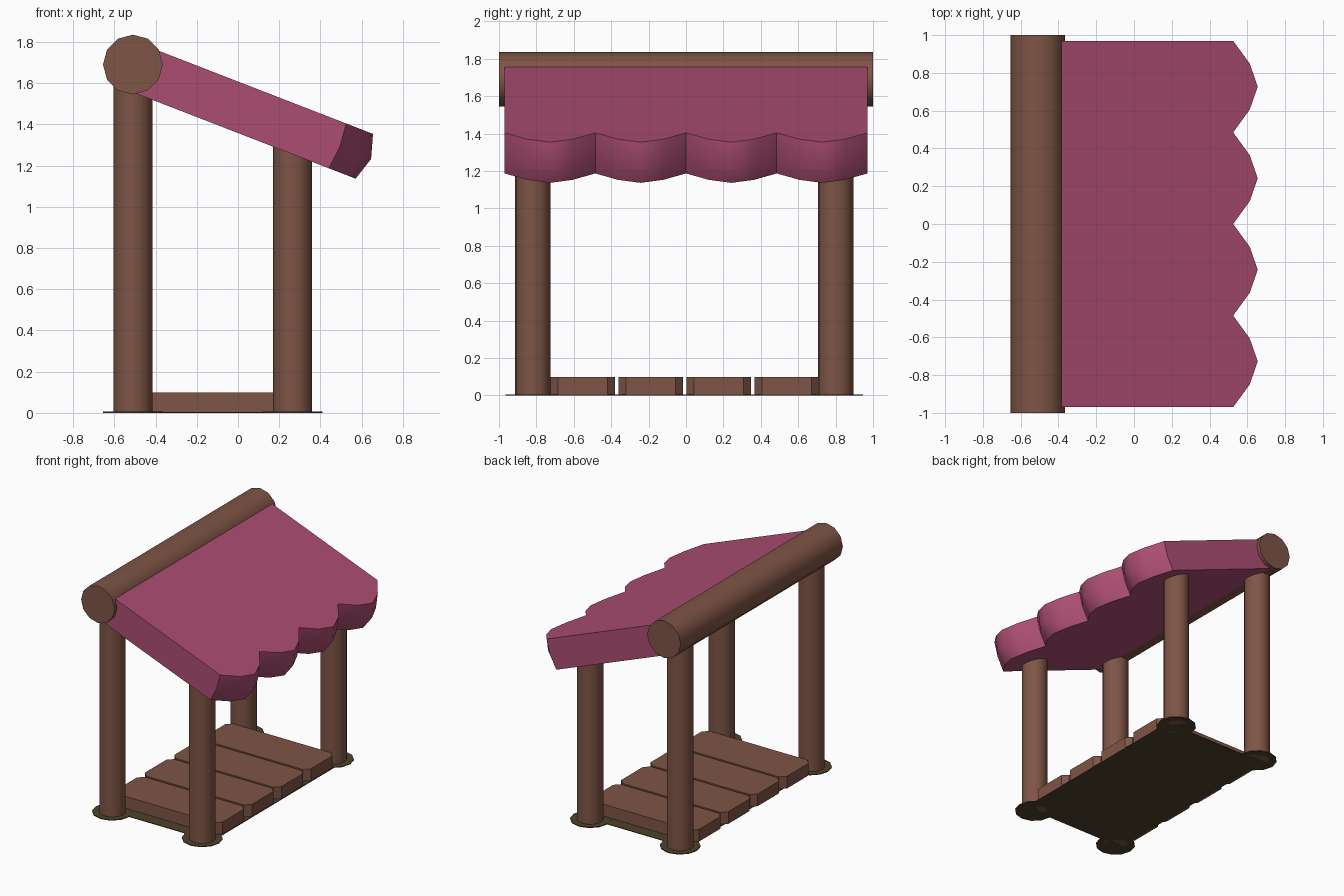
import bpy, bmesh, math
from mathutils import Vector

cube = bpy.data.objects.get("Cube")
if cube:
    bpy.data.objects.remove(cube, do_unlink=True)


def material(name, rgb):
    mat = bpy.data.materials.new(name)
    mat.use_nodes = True
    mat.diffuse_color = (*rgb, 1)
    mat.node_tree.nodes["Principled BSDF"].inputs["Base Color"].default_value = (*rgb, 1)
    return mat


WOOD = material("brown wood", (0.21, 0.09, 0.06))
CLOTH = material("pink cloth", (0.41, 0.075, 0.17))
SOIL = material("dark soil", (0.075, 0.053, 0.023))


def finish(bm, name, mat, smooth=None):
    bmesh.ops.recalc_face_normals(bm, faces=bm.faces)
    mesh = bpy.data.meshes.new(name)
    bm.to_mesh(mesh)
    bm.free()
    obj = bpy.data.objects.new(name, mesh)
    bpy.context.collection.objects.link(obj)
    mesh.materials.append(mat)
    if smooth:
        bpy.ops.object.select_all(action="DESELECT")
        obj.select_set(True)
        bpy.context.view_layer.objects.active = obj
        bpy.ops.object.shade_smooth_by_angle(angle=math.radians(smooth))
    return obj


def log(name, start, end, radius, sides, mat, smooth=40):
    """Cylinder running from start to end."""
    start, end = Vector(start), Vector(end)
    axis = end - start
    bm = bmesh.new()
    bmesh.ops.create_cone(bm, cap_ends=True, segments=sides, radius1=radius,
                          radius2=radius, depth=axis.length)
    bm.transform(axis.to_track_quat("Z", "Y").to_matrix().to_4x4())
    bmesh.ops.translate(bm, vec=(start + end) / 2, verts=bm.verts)
    return finish(bm, name, mat, smooth)


def slab(name, outline, z0, z1, mat):
    """Flat outline raised from z0 to z1."""
    bm = bmesh.new()
    face = bm.faces.new([bm.verts.new((x, y, z0)) for x, y in outline])
    raised = bmesh.ops.extrude_face_region(bm, geom=[face], use_keep_orig=True)
    bmesh.ops.translate(bm, vec=(0, 0, z1 - z0),
                        verts=[v for v in raised["geom"] if isinstance(v, bmesh.types.BMVert)])
    return finish(bm, name, mat)


BACK_X, FRONT_X = -0.51, 0.265
POST_Y = {"right": -0.82, "left": 0.80}

# Posts, each standing in a disc of soil
for side, y in POST_Y.items():
    for row, x, top in (("back", BACK_X, 1.62), ("front", FRONT_X, 1.32)):
        log(f"{row}_post_{side}", (x, y, 0), (x, y, top), 0.095, 16, WOOD)
        log(f"{row}_soil_{side}", (x, y, 0), (x, y, 0.006), 0.145, 12, SOIL, None)

# Soil under the floor
slab("soil_floor", [(-0.56, -0.82), (0.35, -0.82), (0.35, 0.80), (-0.56, 0.80)], 0, 0.005, SOIL)

# Floor planks with clipped corners
PITCH, GAP, CLIP = 0.363, 0.018, 0.04
X0, X1 = -0.58, 0.345
for i in range(4):
    y0 = -0.733 + i * PITCH + GAP / 2
    y1 = y0 + PITCH - GAP
    outline = [(X0 + CLIP, y0), (X1 - CLIP, y0), (X1, y0 + CLIP), (X1, y1 - CLIP),
               (X1 - CLIP, y1), (X0 + CLIP, y1), (X0, y1 - CLIP), (X0, y0 + CLIP)]
    slab(f"floor_plank_{i + 1}", outline, 0.003, 0.098, WOOD)

# Ridge beam
log("ridge_beam", (BACK_X, -1, 1.69), (BACK_X, 1, 1.69), 0.145, 12, WOOD)

# Sloping canopy with four scallops along its lower edge
SLOPE = math.radians(21.2)
along = Vector((math.cos(SLOPE), 0, -math.sin(SLOPE)))
down = Vector((-math.sin(SLOPE), 0, -math.cos(SLOPE)))
ridge = Vector((-0.47, 0, 1.79))
THICK, HALF, SCALLOPS, STEPS = 0.233, 0.97, 4, 4
LOBE = (0, 0.088, 0.13, 0.088, 0)
bm = bmesh.new()
rows = []
for i in range(SCALLOPS * STEPS + 1):
    y = -HALF + 2 * HALF * i / (SCALLOPS * STEPS)
    lobe = LOBE[i % STEPS]
    edge = (0.525 + lobe - ridge.x) / math.cos(SLOPE)
    bulge = 0.012 + 0.18 * lobe
    section = [(0, 0), (edge, 0), (edge + bulge, THICK / 2), (edge, THICK), (0, THICK)]
    rows.append([bm.verts.new(ridge + along * a + down * d + Vector((0, y, 0)))
                 for a, d in section])
for a, b in zip(rows, rows[1:]):
    for k in range(5):
        n = (k + 1) % 5
        bm.faces.new((a[k], a[n], b[n], b[k]))
bm.faces.new(rows[0])
bm.faces.new(rows[-1])
finish(bm, "canopy", CLOTH, 48)
